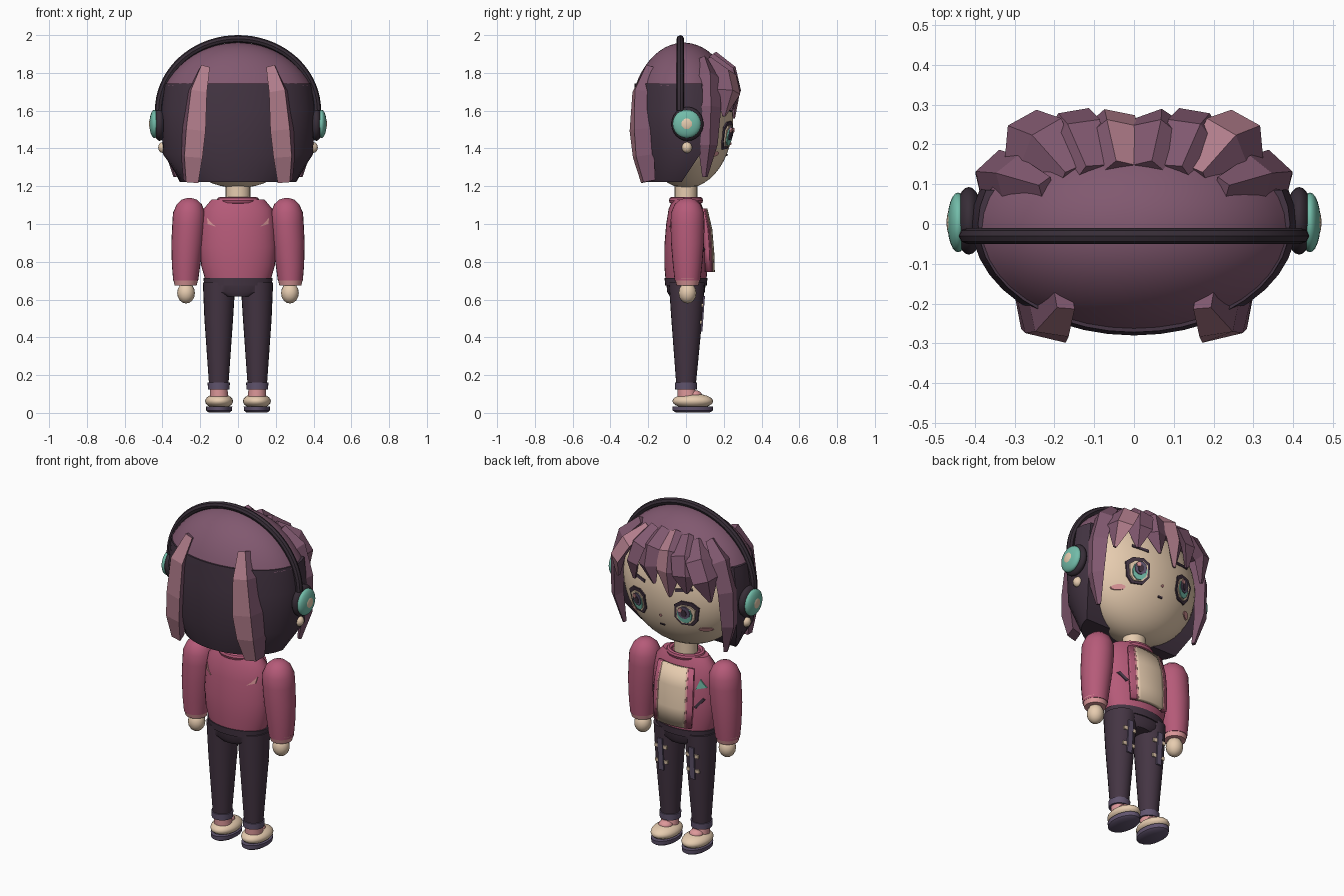
import bpy, bmesh, math
from mathutils import Vector

if "Cube" in bpy.data.objects:
    bpy.data.objects.remove(bpy.data.objects["Cube"])


def colour(name, code):
    lin = [(int(code[i:i + 2], 16) / 255) ** 2.2 for i in (0, 2, 4)] + [1]
    m = bpy.data.materials.new(name)
    m.use_nodes = True
    m.diffuse_color = lin
    m.node_tree.nodes["Principled BSDF"].inputs["Base Color"].default_value = lin
    return m


SKIN = colour("cream skin", "E6CBAE")
HAIR = colour("plum hair", "80596F")
DARK = colour("dark plum", "463845")
JACKET = colour("rose jacket", "B45B78")
STREAK = colour("dusty pink", "B07C8A")
TRIM = colour("light pink", "DD9799")
TEAL = colour("teal", "72BBA8")
SLATE = colour("slate", "62566F")
BLACK = colour("headset black", "3A313A")


def smooth(ob):
    bpy.ops.object.select_all(action='DESELECT')
    ob.select_set(True)
    bpy.context.view_layer.objects.active = ob
    bpy.ops.object.shade_smooth_by_angle(angle=math.radians(40))
    return ob


def build(name, verts, faces, *mats):
    bm = bmesh.new()
    vs = [bm.verts.new(v) for v in verts]
    for f in faces:
        bm.faces.new([vs[i] for i in f])
    bmesh.ops.recalc_face_normals(bm, faces=bm.faces)
    me = bpy.data.meshes.new(name)
    bm.to_mesh(me)
    bm.free()
    for m in mats:
        me.materials.append(m)
    ob = bpy.data.objects.new(name, me)
    bpy.context.collection.objects.link(ob)
    return ob


def skin_rings(rings, closed=True):
    """Faces joining equal rings of points, with both ends capped."""
    n = len(rings[0])
    faces = [(r * n + i, r * n + (i + 1) % n, (r + 1) * n + (i + 1) % n, (r + 1) * n + i)
             for r in range(len(rings) - 1) for i in range(n if closed else n - 1)]
    if closed:
        faces += [tuple(range(n)), tuple(range((len(rings) - 1) * n, len(rings) * n))]
    return [v for r in rings for v in r], faces


def loft(name, mat, rings, n=24):
    """Stack of ellipses: z, centre x, centre y, radius x, radius y."""
    pts = [[(cx + rx * math.cos(i * math.tau / n), cy + ry * math.sin(i * math.tau / n), z)
            for i in range(n)] for z, cx, cy, rx, ry in rings]
    return smooth(build(name, *skin_rings(pts), mat))


def ball(name, mat, loc, size, seg=24):
    bpy.ops.mesh.primitive_uv_sphere_add(segments=seg, ring_count=seg // 2, location=loc)
    ob = bpy.context.object
    ob.name = name
    ob.scale = size
    bpy.ops.object.transform_apply(location=False, rotation=False)
    ob.data.materials.append(mat)
    return smooth(ob)


def lock(name, path, pink=None):
    """Faceted hair strand along points x, y, z, half width, half depth."""
    pts = [Vector(p[:3]) for p in path]
    rings = []
    for i, p in enumerate(pts):
        along = (pts[min(i + 1, len(pts) - 1)] - pts[max(i - 1, 0)]).normalized()
        side = along.cross(p - Vector((0, 0, 1.5))).normalized()
        out = side.cross(along)
        w, d = path[i][3:]
        rings.append([p - side * w, p + out * d, p + side * w, p - out * d])
    ob = build(name, *skin_rings(rings), HAIR, STREAK)
    if pink is not None:
        for f in range(len(path) - 1):
            ob.data.polygons[f * 4 + pink].material_index = 1
    return ob


def plate(name, mat, outline, surf, lift=0.006):
    """Thin plate whose x, z outline is laid on a surface y = surf(x, z)."""
    side = 1 if surf(outline[0][0], outline[0][1]) > 0 else -1
    rings = [[(x, surf(x, z) + side * h, z) for x, z in outline] for h in (lift - 0.009, lift)]
    return build(name, *skin_rings(rings), mat)


def shape(cx, cz, rx, rz, n=10, turn=0.0):
    return [(cx + rx * math.cos(turn + i * math.tau / n), cz + rz * math.sin(turn + i * math.tau / n))
            for i in range(n)]


def bar(x1, z1, x2, z2, w):
    dx, dz = x2 - x1, z2 - z1
    k = w / 2 / math.hypot(dx, dz)
    px, pz = -dz * k, dx * k
    return [(x1 + px, z1 + pz), (x2 + px, z2 + pz), (x2 - px, z2 - pz), (x1 - px, z1 - pz)]


def face_y(x, z):
    return 0.25 * math.sqrt(max(0, 1 - (x / 0.37) ** 2 - ((z - 1.55) / 0.36) ** 2))


# Head and face
ball("head", SKIN, (0, 0, 1.55), (0.37, 0.25, 0.36), 48)
loft("neck", SKIN, [(1.09, 0, 0, 0.065, 0.06), (1.26, 0, 0, 0.065, 0.06)])
for s, tag in ((1, "left"), (-1, "right")):
    ex, ez = s * 0.152, 1.47
    frame = [(ex + s * a, ez + b) for a, b in
             ((-.055, .05), (-.02, .075), (.04, .07), (.075, .04), (.06, -.04), (.03, -.075), (-.03, -.072), (-.06, -.03))]
    inner = [(ex + (x - ex) * .76, ez - .004 + (z - ez) * .76) for x, z in frame]
    plate(tag + "_eye_frame", DARK, frame, face_y, 0.008)
    plate(tag + "_eye_white", SKIN, inner, face_y, 0.012)
    plate(tag + "_iris", TEAL, shape(ex, ez - .005, .040, .052), face_y, 0.016)
    plate(tag + "_pupil", SLATE, shape(ex, ez + .010, .033, .038), face_y, 0.019)
    plate(tag + "_pupil_core", DARK, shape(ex, ez + .006, .015, .022), face_y, 0.022)
    plate(tag + "_eye_glint", TRIM, shape(ex + .016, ez + .026, .012, .014, 6), face_y, 0.025)
    plate(tag + "_brow", DARK, bar(s * .10, 1.60, s * .19, 1.615, .016), face_y)
    plate(tag + "_blush", TRIM, shape(s * .235, 1.37, .032, .014), face_y)
plate("nose", TRIM, shape(0, 1.425, .008, .007, 6), face_y)
plate("mouth", DARK, bar(-.014, 1.365, .014, 1.365, .009), face_y)

# Crown of hair and the dark hair behind
crown = [(1.55 + 0.41 * math.sin(a), 0, -0.012, 0.435 * math.cos(a), 0.285 * math.cos(a))
         for a in [0.455 + i * (1.54 - 0.455) / 10 for i in range(11)]]
loft("hair_crown", HAIR, crown, 40)
back = []
for z, rx, ry, ext in ((1.745, .392, .272, .32), (1.6, .408, .28, .32), (1.37, .398, .275, .28), (1.222, .31, .235, -.1)):
    back.append([(rx * math.cos(t), ry * math.sin(t), z)
                 for t in [math.pi - ext + i * (math.pi + 2 * ext) / 24 for i in range(25)]])
smooth(build("back_hair", *skin_rings(back), DARK))

# Hair strands
for s, tag in ((1, "left"), (-1, "right")):
    lock(tag + "_back_lock", [(s * .175, -.19, 1.83, .035, .03), (s * .215, -.235, 1.7, .07, .05),
                              (s * .235, -.235, 1.5, .09, .055), (s * .245, -.225, 1.36, .08, .055),
                              (s * .25, -.20, 1.225, .055, .035)], 1 if s > 0 else 0)
    lock(tag + "_side_lock", [(s * .22, .09, 1.87, .03, .03), (s * .31, .115, 1.78, .06, .045),
                              (s * .36, .12, 1.62, .07, .04), (s * .365, .115, 1.42, .055, .035),
                              (s * .33, .10, 1.25, .015, .012)])
    lock(tag + "_outer_fringe", [(s * .16, .12, 1.86, .04, .03), (s * .235, .205, 1.79, .08, .04),
                                 (s * .285, .225, 1.70, .075, .04), (s * .30, .20, 1.57, .01, .01)],
         0 if s > 0 else None)
    lock(tag + "_middle_fringe", [(s * .11, .13, 1.88, .04, .03), (s * .15, .225, 1.80, .075, .04),
                                  (s * .17, .25, 1.71, .07, .035), (s * .17, .235, 1.60, .01, .01)])
    lock(tag + "_inner_fringe", [(s * .04, .14, 1.89, .04, .03), (s * .06, .23, 1.81, .07, .04),
                                 (s * .065, .255, 1.71, .07, .035),
                                 (s * .05 - .02, .25, 1.585 + s * .025, .01, .01)], 1 if s < 0 else None)

# Headset
cu = bpy.data.curves.new("headband", 'CURVE')
cu.dimensions = '3D'
cu.bevel_depth = 0.02
cu.bevel_resolution = 2
cu.use_fill_caps = True
sp = cu.splines.new('POLY')
sp.points.add(36)
for i, p in enumerate(sp.points):
    a = math.pi * i / 36
    p.co = (0.42 * math.cos(a), -0.03, 1.60 + 0.38 * math.sin(a), 1)
band = bpy.data.objects.new("headband", cu)
bpy.context.collection.objects.link(band)
cu.materials.append(BLACK)
bpy.ops.object.select_all(action='DESELECT')
band.select_set(True)
bpy.context.view_layer.objects.active = band
bpy.ops.object.convert(target='MESH')
smooth(bpy.context.object)
for s, tag in ((1, "left"), (-1, "right")):
    ball(tag + "_ear_cushion", BLACK, (s * .415, .008, 1.53), (.036, .085, .09))
    ball(tag + "_ear_cup", TEAL, (s * .442, .004, 1.53), (.027, .075, .075))
    ball(tag + "_ear_cap", SKIN, (s * .459, .004, 1.53), (.012, .037, .037))
    ball(tag + "_earring", SKIN, (s * .395, .005, 1.405), (.028, .028, .03), 12)

# Jacket body, collar and hem
TORSO = [(.70, .172, .108), (.78, .195, .115), (.88, .203, .115), (1.0, .196, .105), (1.08, .182, .092), (1.13, .14, .07)]
loft("jacket", JACKET, [(z, 0, 0, rx, ry) for z, rx, ry in TORSO], 32)
loft("jacket_hem", DARK, [(.675, 0, 0, .178, .11), (.715, 0, 0, .184, .114)], 32)
loft("hips", DARK, [(.615, 0, 0, .10, .085), (.64, 0, 0, .18, .1), (.70, 0, 0, .18, .105)], 32)
bpy.ops.mesh.primitive_torus_add(location=(0, 0, 1.125), major_radius=.095, minor_radius=.018, major_segments=24, minor_segments=8)
bpy.context.object.name = "collar"
bpy.context.object.scale.y = .8
bpy.context.object.data.materials.append(JACKET)
smooth(bpy.context.object)


def torso_y(x, z, side=1):
    for (z0, a0, b0), (z1, a1, b1) in zip(TORSO, TORSO[1:]):
        if z <= z1:
            k = (z - z0) / (z1 - z0)
            return side * (b0 + (b1 - b0) * k) * math.sqrt(1 - (x / (a0 + (a1 - a0) * k)) ** 2)


def panel(name, mat, a, b, push, thick):
    """Curved strip down the chest between two angles."""
    rows = [[((rx + .01) * math.cos(t), (ry + push) * math.sin(t), z)
             for t in [math.pi / 2 + a + (b - a) * i / 8 for i in range(9)]]
            for z, rx, ry in ((.745, .19, .135), (.85, .20, .132), (.97, .198, .122), (1.08, .18, .096))]
    ob = build(name, *skin_rings(rows, False), mat)
    mod = ob.modifiers.new("thickness", 'SOLIDIFY')
    mod.thickness = thick
    mod.offset = 0
    return smooth(ob)


panel("shirt_front", SKIN, -.45, .45, .005, .025)
for s, tag in ((1, "left"), (-1, "right")):
    panel(tag + "_jacket_flap", JACKET, -s * .62, -s * .43, .004, .028)
    panel(tag + "_flap_trim", TRIM, -s * .47, -s * .43, .012, .02)
    plate(tag + "_back_slash", TRIM, [(s * .165, 1.035), (s * .16, 1.0), (s * .115, .985), (s * .14, 1.005)],
          lambda x, z: torso_y(x, z, -1), 0.005)
    plate(tag + "_chest_slash", DARK, bar(s * .125, .86, s * .165, .91, .014), torso_y, 0.008)
plate("chest_triangle", TEAL, [(-.175, .975), (-.125, .965), (-.145, 1.02)], torso_y, 0.008)

# Arms, legs and shoes
for s, tag in ((1, "left"), (-1, "right")):
    loft(tag + "_sleeve", JACKET, [(z, s * x, .008, r, r * 1.03) for z, x, r in (
        (1.137, .258, .012), (1.13, .258, .038), (1.105, .258, .066), (1.06, .259, .085),
        (1.0, .261, .087), (.9, .268, .085), (.78, .275, .075), (.70, .277, .066))])
    loft(tag + "_sleeve_cuff", TRIM, [(.675, s * .277, .008, .058, .058), (.715, s * .277, .008, .068, .069)])
    ball(tag + "_hand", SKIN, (s * .275, .008, .635), (.047, .047, .056), 16)
    loft(tag + "_leg", DARK, [(.13, s * .102, 0, .05, .05), (.3, s * .102, .002, .062, .065),
                              (.5, s * .102, .004, .076, .082), (.69, s * .1, .004, .086, .095)])
    loft(tag + "_trouser_cuff", SLATE, [(.125, s * .102, 0, .057, .057), (.16, s * .102, 0, .059, .059)])
    loft(tag + "_sock", TRIM, [(.07, s * .1, .01, .05, .055), (.13, s * .102, 0, .046, .046)])
    ball(tag + "_shoe_tongue", TRIM, (s * .1, .045, .095), (.04, .04, .025), 16)
    ball(tag + "_shoe", SKIN, (s * .1, .036, .062), (.074, .108, .04))
    loft(tag + "_sole", SLATE, [(.002, s * .1, .036, .055, .09), (.012, s * .1, .036, .068, .106),
                                (.035, s * .1, .036, .07, .108)])

    def leg_y(x, z):
        r = .05 + (z - .13) * .065
        return (r * 1.09 + .004) * math.sqrt(max(0, 1 - ((x - s * .102) / r) ** 2))

    plate(tag + "_leg_strap", SLATE, bar(s * .102, .43, s * .102, .62, .032), leg_y, .009)
    for z, n in ((.48, "lower"), (.57, "upper")):
        plate(f"{tag}_{n}_buckle", SKIN, bar(s * .102 - .04, z, s * .102 + .04, z, .02), leg_y, .014)
